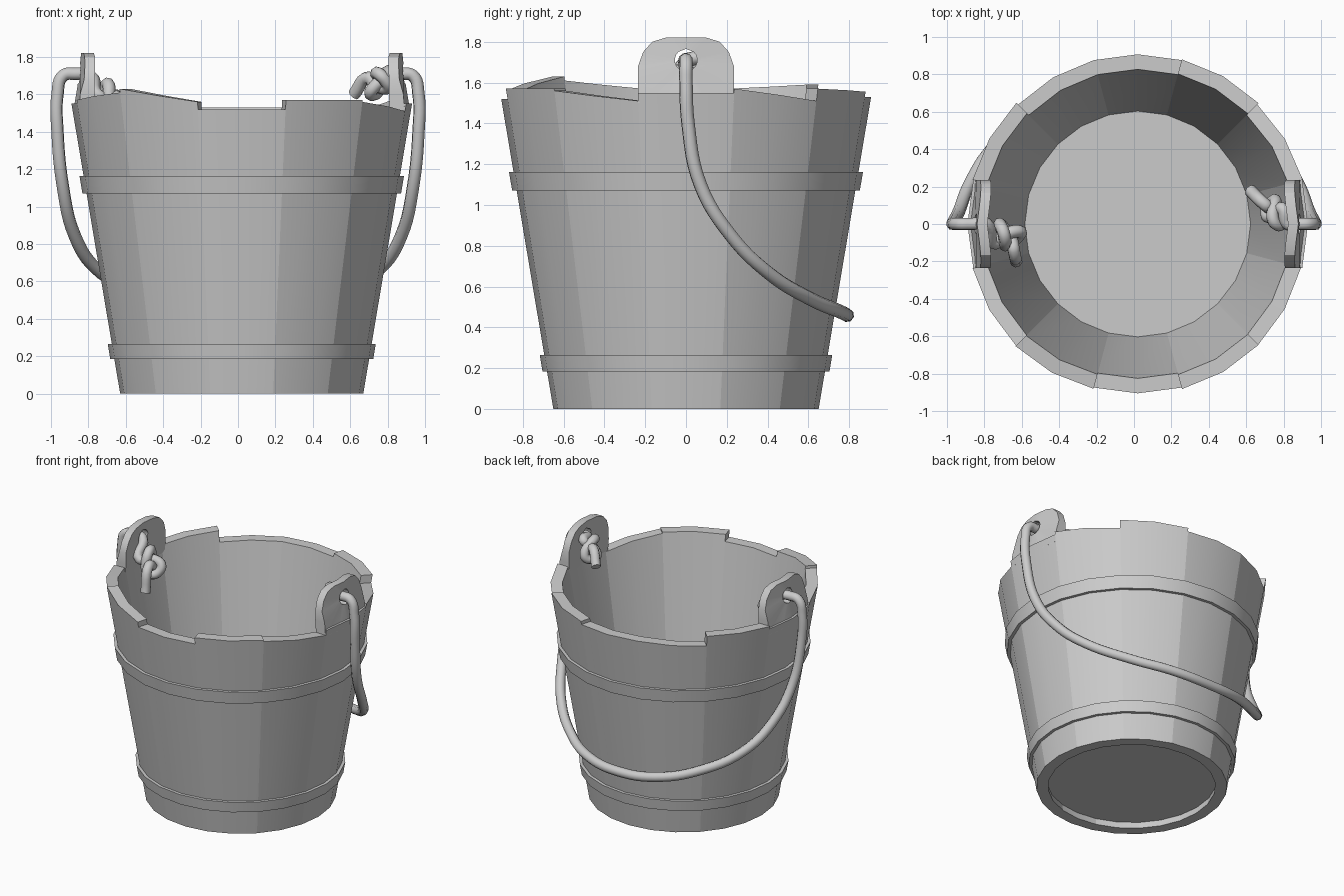
import bpy, bmesh, math
from mathutils import Vector

if "Cube" in bpy.data.objects:
    bpy.data.objects.remove(bpy.data.objects["Cube"], do_unlink=True)

CX = 0.02      # axis of the bucket
WALL = 0.08    # stave thickness

grey = bpy.data.materials.new("plain_grey")
grey.use_nodes = True
grey.diffuse_color = (0.6, 0.6, 0.6, 1)
grey.node_tree.nodes["Principled BSDF"].inputs["Base Color"].default_value = (0.6, 0.6, 0.6, 1)


def radius(z):
    return 0.65 + 0.168 * z


def polar(r, deg, z):
    a = math.radians(deg)
    return (CX + r * math.cos(a), r * math.sin(a), z)


def finish(name, bm):
    bmesh.ops.recalc_face_normals(bm, faces=bm.faces)
    me = bpy.data.meshes.new(name)
    bm.to_mesh(me)
    bm.free()
    me.materials.append(grey)
    me.shade_smooth()
    me.set_sharp_from_angle(angle=math.radians(30))
    ob = bpy.data.objects.new(name, me)
    bpy.context.collection.objects.link(ob)
    return ob


def skin(name, sections, closed):
    """Join equal cross-sections, as a ring or as a capped bar."""
    bm = bmesh.new()
    rows = [[bm.verts.new(p) for p in s] for s in sections]
    n = len(rows[0])
    for i in range(len(rows) if closed else len(rows) - 1):
        a, b = rows[i], rows[(i + 1) % len(rows)]
        for j in range(n):
            k = (j + 1) % n
            bm.faces.new((a[j], a[k], b[k], b[j]))
    if not closed:
        bm.faces.new(rows[0])
        bm.faces.new(rows[-1])
    return finish(name, bm)


# Staves: uneven top heights at the start and end of each, counter-clockwise from +x
tops = [(1.55, 1.55), (1.57, 1.51), (1.57, 1.555), (1.53, 1.53),
        (1.53, 1.51), (1.59, 1.57), (1.55, 1.55), (1.57, 1.61),
        (1.63, 1.56), (1.52, 1.52), (1.57, 1.57), (1.56, 1.51)]
for i, (z0, z1) in enumerate(tops):
    sections = []
    for step in range(3):
        deg = 30 * i - 15 + 15 * step
        z = z0 + (z1 - z0) * step / 2
        sections.append([polar(radius(0), deg, 0), polar(radius(z), deg, z),
                         polar(radius(z) - WALL, deg, z), polar(radius(0) - WALL, deg, 0)])
    skin(f"stave_{i + 1}", sections, False)

# Hoops
for name, z0, z1 in (("lower_hoop", 0.185, 0.265), ("upper_hoop", 1.07, 1.163)):
    skin(name, [[polar(radius(z0) - 0.01, d, z0), polar(radius(z0) + 0.022, d, z0),
                 polar(radius(z1) + 0.022, d, z1), polar(radius(z1) - 0.01, d, z1)]
                for d in range(0, 360, 15)], True)

# Floor, set slightly above the lower rim
skin("floor", [[polar(radius(z) - WALL + 0.005, d, z) for d in range(0, 360, 15)]
               for z in (0.05, 0.2)], False)

# Ears with a rope hole
HOLE_Z = 1.71
half = [(0.1, 1.82), (0.165, 1.8), (0.21, 1.75), (0.235, 1.68), (0.235, 1.6), (0.235, 1.5), (0.1, 1.5)]
outline = [(0, 1.82)] + half + [(0, 1.5)] + [(-y, z) for y, z in reversed(half)]


def ear_point(side, y, z, inner):
    x = 0.875 - (z - 1.66) * (0.1 if z > 1.66 else 0.33)
    x = min(x, radius(z)) - 0.13 * abs(y)
    if inner:
        x -= 0.055 if z > 1.62 else 0.078
    return (CX + side * x, y, z)


for name, side in (("left_ear", 1), ("right_ear", -1)):
    sections = []
    for y, z in outline:
        d = Vector((y, z - HOLE_Z)).normalized() * 0.055
        hy, hz = d.x, HOLE_Z + d.y
        sections.append([ear_point(side, y, z, False), ear_point(side, hy, hz, False),
                         ear_point(side, hy, hz, True), ear_point(side, y, z, True)])
    skin(name, sections, True)


# Rope handle hanging behind the bucket, with a knot inside each ear
def knot(centre, e1, e2, size):
    e1, e2 = Vector(e1).normalized(), Vector(e2).normalized()
    e3 = e1.cross(e2)
    pts = []
    for k in range(15):
        t = math.radians(215 + 290 * k / 14)
        pts.append(Vector(centre)
                   + e1 * size * (math.sin(t) + 2 * math.sin(2 * t))
                   + e2 * size * (math.cos(t) - 2 * math.cos(2 * t))
                   + e3 * size * -1.3 * math.sin(3 * t))
    return pts


hang = [(0.87, 0, 1.71), (0.935, 0, 1.7), (0.965, 0, 1.6), (0.965, 0.01, 1.4), (0.935, 0.07, 1.1),
        (0.875, 0.22, 0.85), (0.76, 0.4, 0.67), (0.53, 0.61, 0.54), (0.28, 0.75, 0.48)]
left_knot = knot((0.75, 0.07, 1.67), (0.4, -0.6, 0.5), (0.1, -0.6, -0.8), 0.027)
right_knot = knot((-0.68, -0.08, 1.58), (-0.5, 0.3, 0.6), (0.3, 0.9, -0.2), 0.03)
path = ([(0.62, 0.18, 1.6)] + left_knot[::-1] + [(0.82, 0, 1.71)] + hang + [(0, 0.79, 0.46)]
        + [(-x, y, z) for x, y, z in reversed(hang)] + [(-0.79, 0, 1.7)]
        + right_knot + [(-0.63, -0.2, 1.41)])

curve = bpy.data.curves.new("rope_handle", "CURVE")
curve.dimensions = "3D"
curve.bevel_depth = 0.034
curve.bevel_resolution = 2
curve.resolution_u = 6
curve.use_fill_caps = True
spline = curve.splines.new("BEZIER")
spline.bezier_points.add(len(path) - 1)
for bp, p in zip(spline.bezier_points, path):
    bp.co = p
    bp.handle_left_type = bp.handle_right_type = "AUTO"
curve.materials.append(grey)
rope = bpy.data.objects.new("rope_handle", curve)
bpy.context.collection.objects.link(rope)
bpy.ops.object.select_all(action="DESELECT")
rope.select_set(True)
bpy.context.view_layer.objects.active = rope
bpy.ops.object.convert(target="MESH")
bpy.ops.object.shade_smooth_by_angle(angle=math.radians(50))
